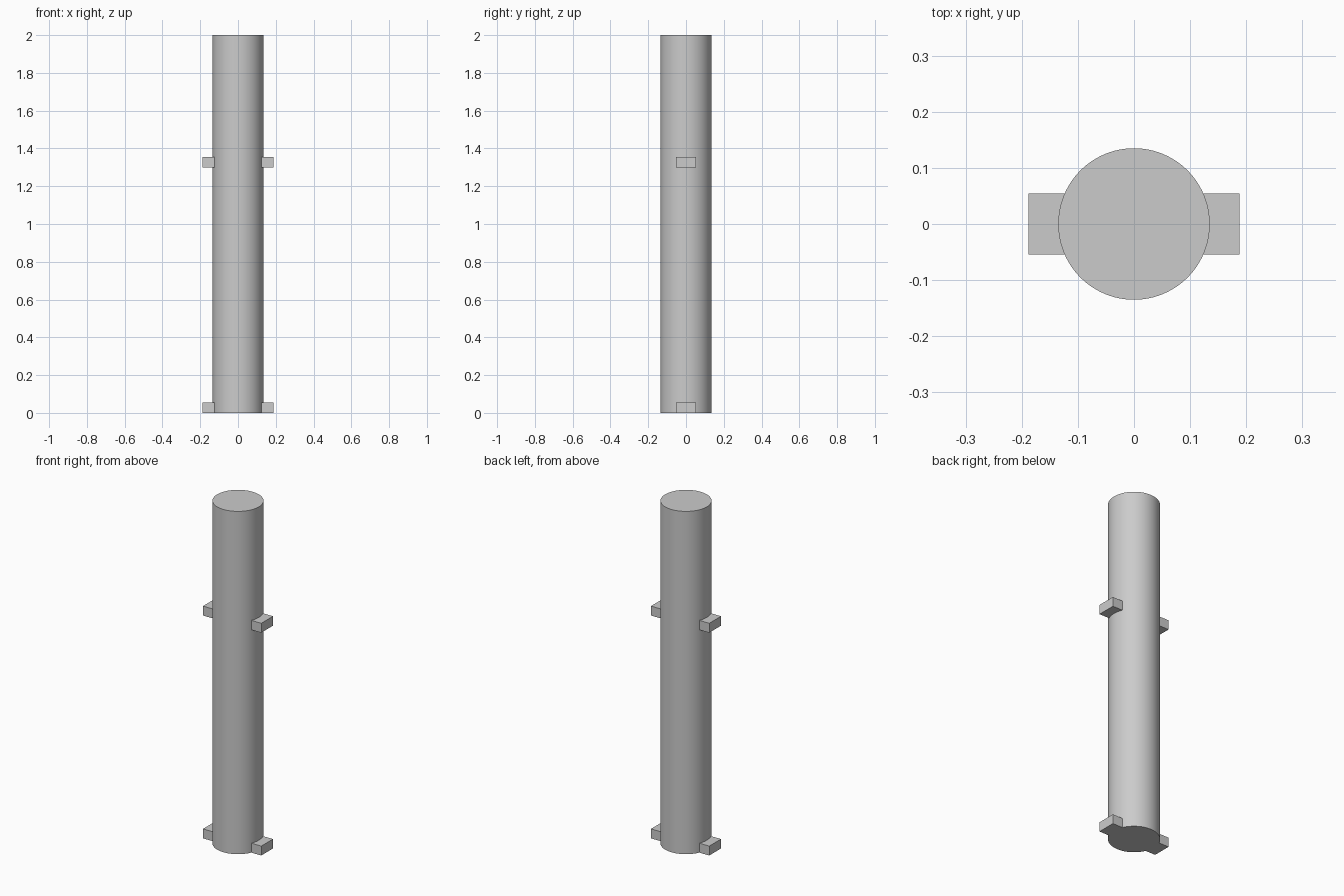
import bpy

cube = bpy.data.objects.get("Cube")
if cube:
    bpy.data.objects.remove(cube, do_unlink=True)

RADIUS, HEIGHT = 0.135, 2.0
LUG_INNER, LUG_OUTER = 0.12, 0.188
LUG_WIDTH, LUG_HEIGHT = 0.108, 0.055

grey = bpy.data.materials.new("light grey")
grey.use_nodes = True
colour = (0.6, 0.6, 0.6, 1)
grey.diffuse_color = colour
grey.node_tree.nodes["Principled BSDF"].inputs["Base Color"].default_value = colour

# Round post
bpy.ops.mesh.primitive_cylinder_add(vertices=96, radius=RADIUS, depth=HEIGHT,
                                    location=(0, 0, HEIGHT / 2))
post = bpy.context.object
post.name = "post"
post.data.materials.append(grey)
bpy.ops.object.shade_smooth_by_angle()


# Square lugs, a pair at the foot and a pair higher up
def add_lug(name, side, base):
    x = side * (LUG_INNER + LUG_OUTER) / 2
    bpy.ops.mesh.primitive_cube_add(size=1, location=(x, 0, base + LUG_HEIGHT / 2))
    lug = bpy.context.object
    lug.name = name
    lug.scale = (LUG_OUTER - LUG_INNER, LUG_WIDTH, LUG_HEIGHT)
    bpy.ops.object.transform_apply(location=False, rotation=False, scale=True)
    lug.data.materials.append(grey)


for level, base in (("lower", 0), ("upper", 1.3)):
    for side_name, side in (("left", 1), ("right", -1)):
        add_lug(f"{level}_{side_name}_lug", side, base)
